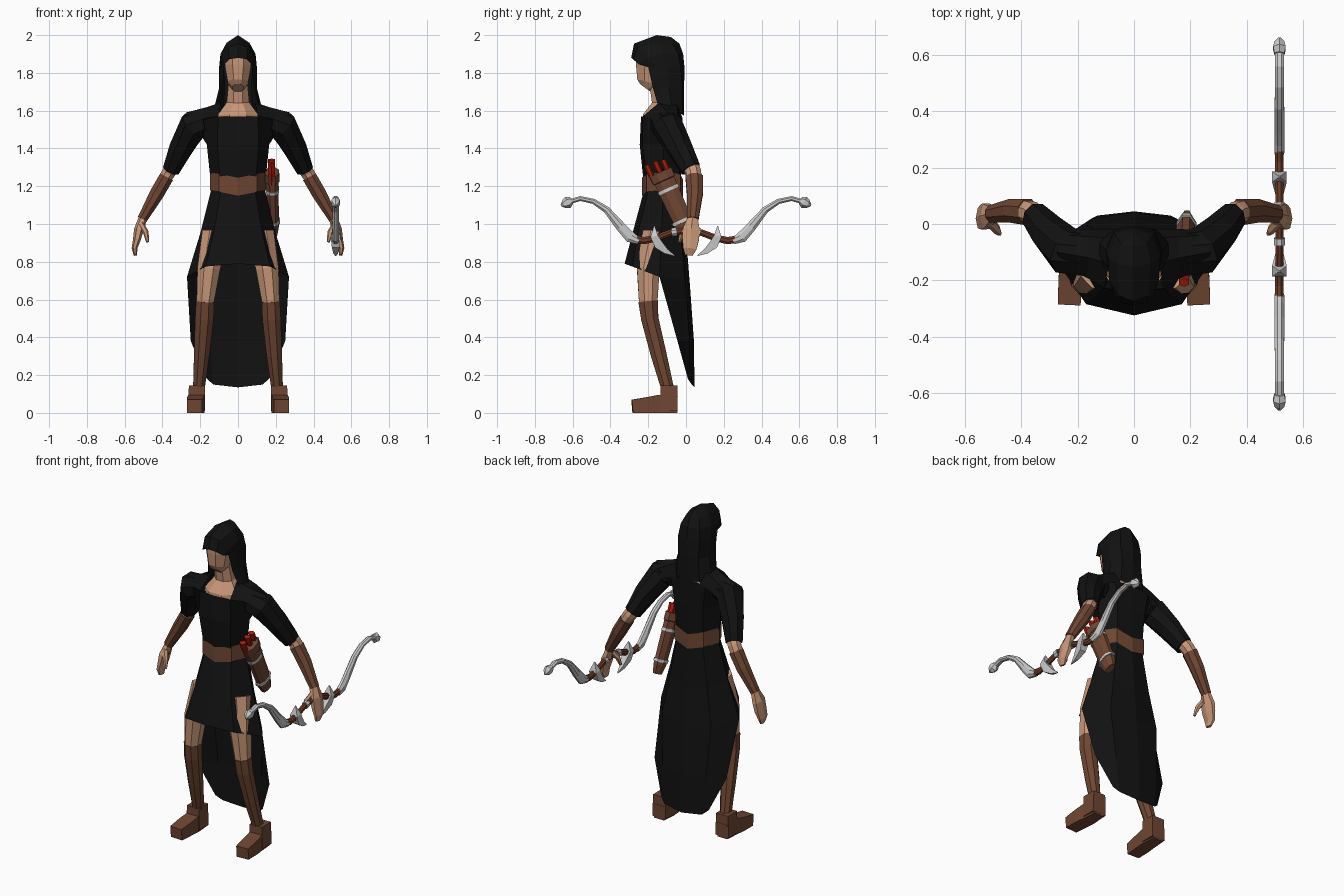
import bpy, bmesh, math
from mathutils import Vector


def material(name, rgb):
    m = bpy.data.materials.new(name)
    m.diffuse_color = (*rgb, 1)
    return m


BLACK = material("black_cloth", (0.006, 0.006, 0.006))
LEATHER = material("leather", (0.16, 0.062, 0.033))
WOOD = material("grip_wood", (0.15, 0.045, 0.02))
SKIN = material("skin", (0.58, 0.31, 0.19))
RED = material("red_feathers", (0.4, 0.012, 0.004))
X, Y = Vector((1, 0, 0)), Vector((0, 1, 0))


def finish(name, bm, mat, mirror):
    bmesh.ops.remove_doubles(bm, verts=bm.verts, dist=0.0005)
    bmesh.ops.recalc_face_normals(bm, faces=bm.faces)
    me = bpy.data.meshes.new(name)
    bm.to_mesh(me)
    bm.free()
    ob = bpy.data.objects.new(name, me)
    bpy.context.collection.objects.link(ob)
    if mat:
        me.materials.append(mat)
    if mirror:
        mod = ob.modifiers.new("mirror", 'MIRROR')
        mod.use_axis = (mirror == 'X', mirror == 'Y', False)
        mod.use_clip = True
    return ob


def sheet(name, rows, mat):
    """Half surface from rows of points, mirrored across x."""
    bm = bmesh.new()
    vs = [[bm.verts.new(p) for p in r] for r in rows]
    for a, b in zip(vs, vs[1:]):
        for i in range(len(a) - 1):
            bm.faces.new((a[i], a[i + 1], b[i + 1], b[i]))
    return finish(name, bm, mat, 'X')


def tube(name, path, mat, n=8, ref=X, mirror=None):
    """Closed loft along (x, y, z, half size along ref, other half size)."""
    bm = bmesh.new()
    pts = [Vector(p[:3]) for p in path]
    k = 1 / math.cos(math.pi / n)
    rings = []
    for i, p in enumerate(path):
        d = (pts[min(i + 1, len(pts) - 1)] - pts[max(i - 1, 0)]).normalized()
        u = (ref - d * ref.dot(d)).normalized()
        v = d.cross(u)
        ang = [2 * math.pi * (j + 0.5) / n for j in range(n)]
        rings.append([bm.verts.new(pts[i] + u * (p[3] * k * math.cos(t)) + v * (p[4] * k * math.sin(t)))
                      for t in ang])
    for a, b in zip(rings, rings[1:]):
        for j in range(n):
            bm.faces.new((a[j], a[(j + 1) % n], b[(j + 1) % n], b[j]))
    bm.faces.new(rings[0])
    bm.faces.new(rings[-1])
    return finish(name, bm, mat, mirror)


# Head and neck
tube("head", [(0, -.215, 1.72, .03, .035), (0, -.193, 1.75, .055, .067),
              (0, -.185, 1.84, .07, .08), (0, -.185, 1.91, .066, .08)], SKIN)
tube("neck", [(0, -.13, 1.55, .112, .1), (0, -.13, 1.575, .108, .098),
              (0, -.125, 1.645, .06, .055), (0, -.14, 1.75, .05, .055)], SKIN)

# Hood, columns run from the face opening to the back
sheet("hood", [
    [(.115, -.14, 1.6), (.13, -.11, 1.6), (.13, -.07, 1.6), (.08, -.02, 1.58), (0, -.012, 1.57)],
    [(.085, -.175, 1.72), (.095, -.14, 1.72), (.1, -.09, 1.72), (.07, -.02, 1.72), (0, -.01, 1.72)],
    [(.073, -.2, 1.83), (.09, -.16, 1.83), (.1, -.1, 1.83), (.075, -.03, 1.83), (0, -.008, 1.83)],
    [(.072, -.25, 1.845), (.088, -.2, 1.88), (.093, -.12, 1.9), (.065, -.04, 1.9), (0, -.015, 1.9)],
    [(.045, -.28, 1.872), (.052, -.255, 1.935), (.06, -.14, 1.96), (.045, -.07, 1.955), (0, -.035, 1.955)],
    [(0, -.29, 1.88), (0, -.275, 1.955), (0, -.155, 2.0), (0, -.08, 1.99), (0, -.035, 1.955)]], BLACK)

# Tunic body and shoulder yoke
sheet("tunic", [
    [(0, -.22, 1.18), (.09, -.2, 1.18), (.14, -.12, 1.18), (.09, -.04, 1.18), (0, -.03, 1.18)],
    [(0, -.245, 1.42), (.11, -.23, 1.42), (.165, -.12, 1.42), (.1, -.025, 1.42), (0, -.02, 1.42)],
    [(0, -.238, 1.57), (.105, -.228, 1.57), (.24, -.12, 1.54), (.12, -.02, 1.56), (0, -.018, 1.58)]], BLACK)
sheet("shoulder_yoke", [
    [(.105, -.228, 1.57), (.17, -.19, 1.56), (.24, -.16, 1.53)],
    [(.09, -.14, 1.645), (.16, -.12, 1.62), (.275, -.1, 1.59)],
    [(.09, -.05, 1.64), (.16, -.045, 1.61), (.25, -.04, 1.56)],
    [(.08, -.018, 1.56), (.16, -.018, 1.54), (.22, -.02, 1.5)]], BLACK)

# Belt dips at front and back
sheet("belt", [
    [(0, -.232, z - .02), (.1, -.208, z), (.148, -.12, z + .008), (.1, -.03, z), (0, -.015, z - .03)]
    for z in (1.17, 1.265)], LEATHER)

# Skirt: short front, long tail behind
edge = [(.27, -.14, .72), (.17, -.005, .7), (0, .022, .66)]
sheet("skirt", [
    [(0, -.222, 1.18), (.09, -.2, 1.18), (.142, -.12, 1.18), (.09, -.035, 1.18), (0, -.02, 1.18)],
    [(0, -.278, .97), (.125, -.25, .97), (.2, -.13, .95), (.13, -.025, .93), (0, .003, .9)],
    [(0, -.325, .79), (.17, -.285, .775)] + edge], BLACK)
sheet("skirt_tail", [edge,
    [(.25, -.045, .38), (.15, .02, .38), (0, .042, .38)],
    [(.165, .01, .18), (.13, .03, .15), (0, .045, .135)]], BLACK)

# Arms
tube("sleeve", [(.17, -.11, 1.53, .075, .065), (.235, -.1, 1.52, .078, .077),
                (.3, -.035, 1.405, .065, .062), (.352, .025, 1.29, .052, .045)], BLACK, 8, Y, 'X')
tube("elbow", [(.33, .01, 1.33, .042, .036), (.365, .038, 1.275, .041, .036),
               (.39, .045, 1.235, .04, .034)], SKIN, 8, Y, 'X')
tube("bracer", [(.378, .043, 1.25, .046, .038), (.43, .047, 1.16, .042, .038),
                (.507, .036, 1.025, .03, .026)], LEATHER, 8, Y, 'X')
tube("hand", [(.502, .036, 1.035, .025, .02), (.525, .028, .97, .045, .022),
              (.535, .025, .92, .044, .018), (.548, .02, .87, .036, .013),
              (.543, .015, .835, .02, .008)], SKIN, 6, Y, 'X')
tube("thumb", [(.513, .01, 1.0, .018, .014), (.488, -.02, .955, .015, .013),
               (.478, -.035, .905, .007, .007)], SKIN, 6, Y, 'X')

# Legs and boots
tube("thigh", [(.12, -.16, .95, .07, .07), (.155, -.2, .76, .06, .06),
               (.175, -.2, .57, .045, .048)], SKIN, 8, X, 'X')
tube("boot_shaft", [(.174, -.2, .59, .048, .052), (.178, -.192, .5, .049, .046),
                    (.192, -.145, .31, .041, .042), (.208, -.095, .12, .03, .033)], LEATHER, 8, X, 'X')
tube("boot_cuff", [(.218, -.09, .145, .042, .045), (.22, -.09, .01, .046, .045)], LEATHER, 4, X, 'X')
tube("boot_foot", [(.22, -.045, .045, .035, .045), (.22, -.14, .048, .042, .048),
                   (.226, -.2, .042, .043, .042), (.23, -.285, .035, .04, .035)], LEATHER, 4, X, 'X')

# Quiver on the hip with bands and arrows
top, bottom = Vector((.18, -.135, 1.275)), Vector((.188, .015, .945))


def on_quiver(t, a, b):
    return (*top.lerp(bottom, t), a, b)


tube("quiver", [on_quiver(0, .038, .062), on_quiver(.13, .038, .062), on_quiver(.14, .033, .056),
                on_quiver(.85, .03, .05), on_quiver(1, .02, .036)], LEATHER, 8)
for t in (.26, .76):
    tube("quiver_band", [on_quiver(t, .035, .058), on_quiver(t + .045, .035, .058)], None, 8)
for dy, dz in ((-.045, -.01), (0, .01), (.042, .018)):
    tube("arrow", [(.178, -.135 + dy + .02, 1.22 + dz, .012, .012),
                   (.178, -.15 + dy, 1.29 + dz, .018, .014),
                   (.178, -.163 + dy, 1.322 + dz, .018, .014)], RED, 6)

# Bow in the left hand, mirrored front to back
B = .517
tube("bow_grip", [(B, 0, .965, .014, .016), (B, .08, .955, .014, .017), (B, .16, .925, .015, .018),
                  (B, .22, .912, .015, .019), (B, .27, .92, .015, .02)], WOOD, 8, X, 'Y')
tube("bow_limb", [(B, .25, .91, .017, .018), (B, .295, .93, .018, .03), (B, .345, .985, .018, .026),
                  (B, .42, 1.075, .017, .018), (B, .49, 1.12, .016, .014), (B, .56, 1.135, .016, .013),
                  (B, .625, 1.115, .016, .013)], None, 8, X, 'Y')
tube("bow_tip", [(B, .605, 1.125, .018, .016), (B, .625, 1.115, .022, .028),
                 (B, .645, 1.105, .018, .02), (B, .662, 1.098, .004, .004)], None, 6, X, 'Y')
tube("bow_spike", [(B, .168, .99, .002, .002), (B, .168, .935, .026, .02), (B, .145, .89, .02, .024),
                   (B, .105, .855, .012, .014), (B, .06, .832, .002, .002)], None, 4, X, 'Y')
tube("bow_collar", [(B, .05, .96, .019, .022), (B, .075, .956, .019, .022)], None, 8, X, 'Y')
